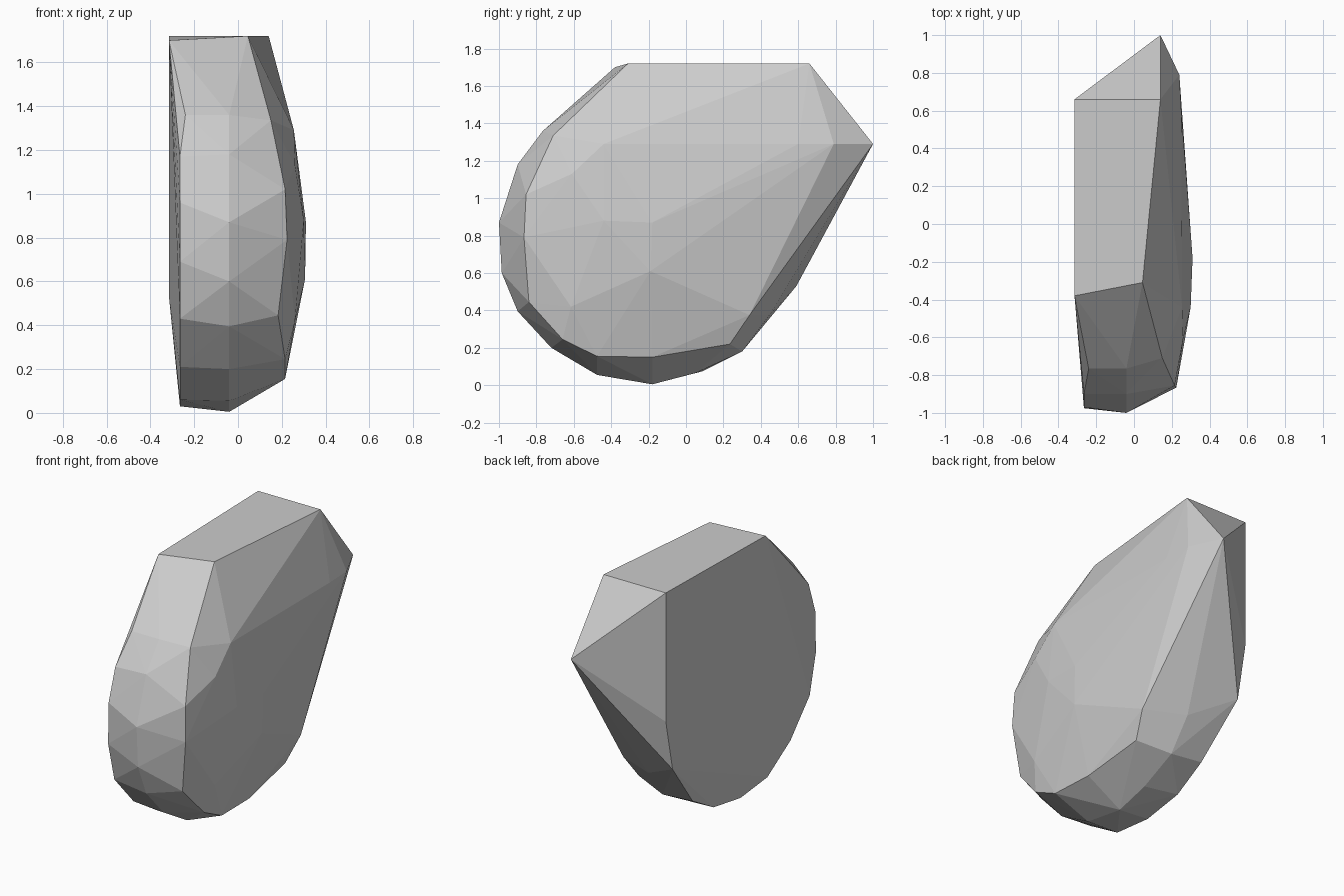
import bpy
import bmesh

# Remove the default object only
default_object = bpy.data.objects.get("Cube")
if default_object:
    bpy.data.objects.remove(default_object, do_unlink=True)


def make_material(name, value):
    """Create one plain flat grey material."""
    material = bpy.data.materials.new(name)
    material.use_nodes = True
    colour = (value, value, value, 1)
    material.diffuse_color = colour
    material.node_tree.nodes["Principled BSDF"].inputs["Base Color"].default_value = colour
    return material


def ring(x, outline):
    """Place a side outline of (y, z) pairs at a constant x."""
    return [(x, y, z) for y, z in outline]


def faceted_solid(name, points, material):
    """Wrap the points in a tight skin of flat facets."""
    mesh = bpy.data.meshes.new(name)
    bm = bmesh.new()
    corners = [bm.verts.new(point) for point in points]
    hull = bmesh.ops.convex_hull(bm, input=corners)
    leftover = {v for v in hull["geom_interior"] + hull["geom_unused"]
                if isinstance(v, bmesh.types.BMVert)}
    bmesh.ops.delete(bm, geom=list(leftover), context="VERTS")
    bmesh.ops.recalc_face_normals(bm, faces=bm.faces[:])
    for face in bm.faces:
        face.smooth = False
    bm.to_mesh(mesh)
    bm.free()
    mesh.materials.append(material)
    stone = bpy.data.objects.new(name, mesh)
    bpy.context.collection.objects.link(stone)
    return stone


# Broad, nearly flat left-hand cut and the rounded rim in front of it
flat_side = ring(-.315, [(.66, 1.72), (-.38, 1.7), (.66, .87), (.59, .53)])
flat_rim = ring(-.265, [
    (-.9, 1.17), (-.97, .96), (-.975, .69), (-.91, .43), (-.71, .21),
    (-.47, .06), (-.19, .03), (.09, .075), (.31, .2),
])

# Central ridge running from the upper front, under the base, to the back
ridge = ring(-.04, [
    (-.765, 1.36), (-.9, 1.18), (-1, .87), (-.985, .6), (-.9, .395),
    (-.72, .2), (-.475, .055), (-.18, .005), (.05, .065), (.3, .18),
    (.45, .38),
])
ridge.append((-.24, -.765, 1.36))

# Edge where the front and base turn into the bulging side
shoulder = [
    (.15, -.71, 1.335), (.215, -.855, 1.02), (.224, -.866, .79),
    (.183, -.84, .445), (.215, -.66, .245), (.215, -.476, .155),
    (.205, -.18, .15), (.18, .235, .22), (.22, .34, .375),
]

# Shallow facets of the bulging side
bulge = [
    (.255, -.44, 1.29), (.25, .6, 1.29), (.24, .79, 1.29),
    (.26, -.61, 1.13), (.3, -.44, .88), (.31, -.18, .87),
    (.306, -.19, .61), (.26, -.615, .42),
]

# Flat top corners and the pointed back tip
top_and_tip = [(.045, -.31, 1.72), (.14, .66, 1.72), (.14, 1, 1.29)]

stone_grey = make_material("stone_grey", .6)
faceted_solid(
    "faceted_stone",
    flat_side + flat_rim + ridge + shoulder + bulge + top_and_tip,
    stone_grey,
)
